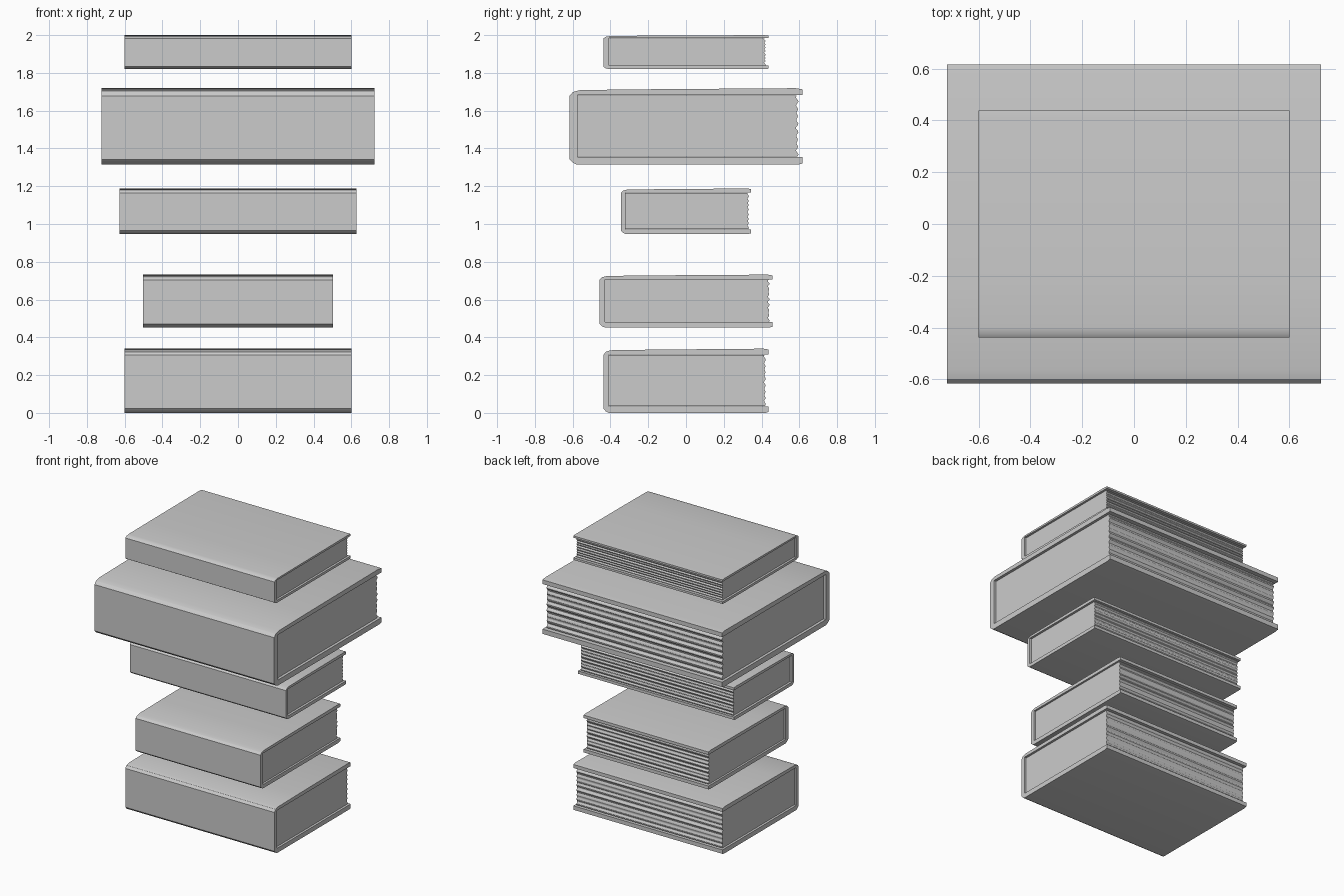
import bpy
import math

if "Cube" in bpy.data.objects:
    bpy.data.objects.remove(bpy.data.objects["Cube"])


def extrude_profile(name, profile, half_x):
    """Closed (y, z) profile swept along x, capped at both ends."""
    n = len(profile)
    verts = [(x, y, z) for x in (-half_x, half_x) for y, z in profile]
    faces = [(i, i + n, (i + 1) % n + n, (i + 1) % n) for i in range(n)]
    faces += [tuple(range(n)), tuple(range(2 * n - 1, n - 1, -1))]
    mesh = bpy.data.meshes.new(name)
    mesh.from_pydata(verts, [], faces)
    mesh.update()
    obj = bpy.data.objects.new(name, mesh)
    bpy.context.collection.objects.link(obj)
    bpy.ops.object.select_all(action='DESELECT')
    obj.select_set(True)
    bpy.context.view_layer.objects.active = obj
    # make the normals point outward
    bpy.ops.object.mode_set(mode='EDIT')
    bpy.ops.mesh.select_all(action='SELECT')
    bpy.ops.mesh.normals_make_consistent(inside=False)
    bpy.ops.object.mode_set(mode='OBJECT')
    bpy.ops.object.shade_smooth_by_angle(angle=math.radians(25))
    return obj


# Wrap-around cover: y in book depths (-0.5..0.5), z in book heights (0..1)
COVER = [(0.5, 0.015), (0.5, 0.1), (-0.466, 0.1), (-0.466, 0.91),
         (0.5, 0.91), (0.5, 0.985), (0.47, 1.0), (-0.2, 0.985),
         (-0.455, 0.975), (-0.485, 0.95), (-0.5, 0.9),
         (-0.5, 0.07), (-0.485, 0.025), (-0.468, 0.0), (0.48, 0.0)]

# Page block with a rippled fore-edge
STEPS = 48
PAGES = [(-0.47, 0.905), (-0.47, 0.105)]
for i in range(STEPS + 1):
    t = i / STEPS
    ripple = 0.004 * math.sin(t * 16 * math.pi) + 0.0015 * math.sin(t * 37)
    PAGES.append((0.477 + ripple, 0.105 + 0.8 * t))


def book(label, half_x, half_y, z0, z1):
    def fit(profile):
        return [(y * 2 * half_y, z0 + z * (z1 - z0)) for y, z in profile]
    extrude_profile(label + "_cover", fit(COVER), half_x)
    extrude_profile(label + "_pages", fit(PAGES), half_x * 0.976)


# Stack of floating books, bottom to top
book("bottom_book", 0.60, 0.438, 0.0, 0.34)
book("second_book", 0.502, 0.459, 0.452, 0.732)
book("middle_book", 0.628, 0.345, 0.948, 1.188)
book("large_book", 0.723, 0.617, 1.314, 1.719)
book("top_book", 0.60, 0.438, 1.82, 2.0)
